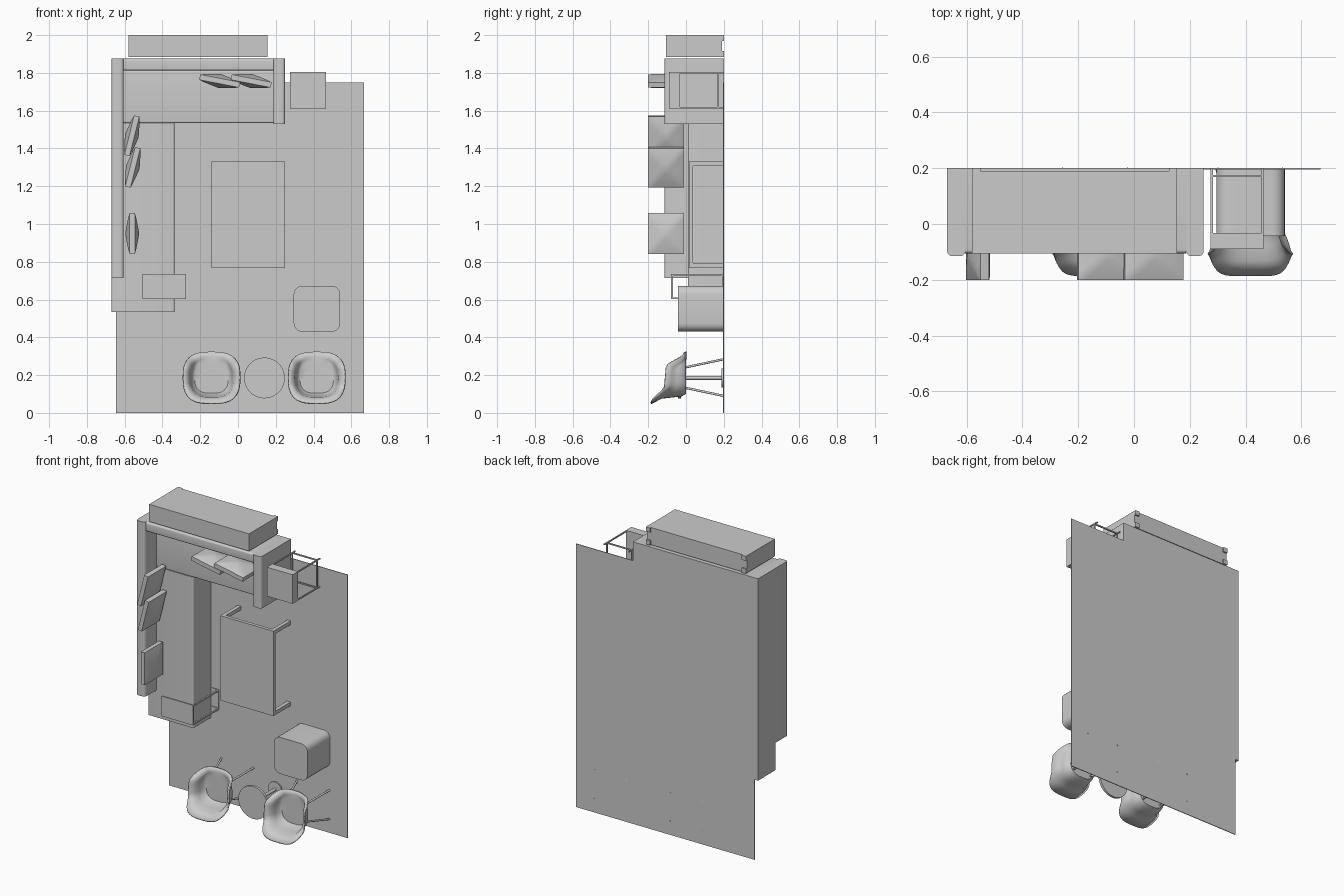
import bpy, bmesh, math
from mathutils import Vector, Matrix

if "Cube" in bpy.data.objects:
    bpy.data.objects.remove(bpy.data.objects["Cube"])

# The room lies on its side: floor is y = 0.2, furniture rises towards -y
FLOOR = 0.2


def finish(name, bm, smooth=False):
    bmesh.ops.recalc_face_normals(bm, faces=bm.faces)
    me = bpy.data.meshes.new(name)
    bm.to_mesh(me)
    bm.free()
    ob = bpy.data.objects.new(name, me)
    bpy.context.collection.objects.link(ob)
    if smooth:
        bpy.ops.object.select_all(action='DESELECT')
        ob.select_set(True)
        bpy.context.view_layer.objects.active = ob
        bpy.ops.object.shade_smooth_by_angle(angle=math.radians(40))
    return ob


def box(name, x, y, z, axis=None, r=0.0, top_only=True):
    """Box from ranges; edges along one axis can be rounded."""
    bm = bmesh.new()
    size = Vector((x[1] - x[0], y[1] - y[0], z[1] - z[0]))
    mid = Vector((x[0] + x[1], y[0] + y[1], z[0] + z[1])) / 2
    bmesh.ops.create_cube(bm, size=1, matrix=Matrix.Translation(mid) @ Matrix.Diagonal((*size, 1)))
    if axis is not None:
        es = []
        for e in bm.edges:
            a, b = e.verts[0].co, e.verts[1].co
            if abs((b - a).normalized()[axis]) > 0.9 and (not top_only or a.y < mid.y):
                es.append(e)
        bmesh.ops.bevel(bm, geom=es, offset=r, segments=5, profile=0.5, affect='EDGES')
    return finish(name, bm, axis is not None)


def rod(name, p, q, r, sides=12):
    p, q = Vector(p), Vector(q)
    d = q - p
    m = Matrix.Translation((p + q) / 2) @ d.to_track_quat('Z', 'Y').to_matrix().to_4x4()
    bm = bmesh.new()
    bmesh.ops.create_cone(bm, cap_ends=True, segments=sides, radius1=r, radius2=r, depth=d.length, matrix=m)
    return finish(name, bm, True)


def pillow(name, loc, angle, size=(0.19, 0.215)):
    """Square cushion swelling to a soft peak on both sides; thin along local x."""
    n = 8
    bm = bmesh.new()
    m = Matrix.Translation(loc) @ Matrix.Rotation(math.radians(angle), 4, 'Y')
    grids = []
    for side in (-1, 1):
        g = []
        for i in range(n + 1):
            row = []
            for j in range(n + 1):
                u, v = 2 * i / n - 1, 2 * j / n - 1
                k = 1 - max(abs(u), abs(v))
                t = 0.014 + 0.023 * k ** 0.8
                row.append(bm.verts.new(m @ Vector((side * t, u * size[0] / 2, v * size[1] / 2))))
            g.append(row)
        grids.append(g)
        for i in range(n):
            for j in range(n):
                a, b, c, d = g[i][j], g[i + 1][j], g[i + 1][j + 1], g[i][j + 1]
                u, v = i - n / 2 + 0.5, j - n / 2 + 0.5
                if abs(u) == abs(v):     # split along the corner creases
                    tris = ((a, b, c), (a, c, d)) if u * v > 0 else ((a, b, d), (b, c, d))
                    for tri in tris:
                        bm.faces.new(tri)
                else:
                    bm.faces.new((a, b, c, d))
    ring = [(i, 0) for i in range(n)] + [(n, j) for j in range(n)]
    ring += [(n - i, n) for i in range(n)] + [(0, n - j) for j in range(n)]
    for a, b in zip(ring, ring[1:] + ring[:1]):
        bm.faces.new([grids[s][p[0]][p[1]] for s, p in ((0, a), (0, b), (1, b), (1, a))])
    finish(name, bm, True)


# Rug
box("rug", (-0.645, 0.668), (0.195, 0.2), (0, 1.75))

# Corner sofa: backs, arm, seat and chaise
box("sofa_left_back", (-0.67, -0.605), (-0.115, FLOOR), (0.715, 1.875), 2, 0.018)
box("sofa_right_arm", (0.187, 0.25), (-0.115, FLOOR), (1.53, 1.875), 2, 0.018)
box("sofa_rear_back", (-0.605, 0.187), (-0.105, FLOOR), (1.812, 1.875), 0, 0.012)
box("sofa_seat", (-0.605, 0.187), (0.01, FLOOR), (1.535, 1.812), 0, 0.008)
box("sofa_chaise", (-0.67, -0.335), (0.01, FLOOR), (0.533, 1.535), 2, 0.012)

# Cushions
for i, (x, z, a) in enumerate(((-0.56, 0.95, 0), (-0.557, 1.3, 14), (-0.562, 1.467, 14))):
    pillow(f"left_cushion_{i}", (x, -0.105, z), a)
for i, (x, z, a) in enumerate(((-0.097, 1.757, 101), (0.07, 1.757, 101))):
    pillow(f"rear_cushion_{i}", (x, -0.105, z), a)

# Console behind the sofa, on four small feet
box("console_body", (-0.58, 0.155), (-0.105, 0.19), (1.885, 2.0))
for x in (-0.58, 0.125):
    for z in (1.885, 1.97):
        box("console_foot", (x, x + 0.03), (0.19, FLOOR), (z, z + 0.03))

# Bedside table: drawer box on a thin frame
box("side_table_drawer", (0.275, 0.465), (-0.09, -0.033), (1.612, 1.805))
for x in (0.275, 0.457):
    for z in (1.612, 1.797):
        box("side_table_leg", (x, x + 0.008), (-0.033, FLOOR), (z, z + 0.008))
    box("side_table_side_rail", (x, x + 0.008), (0.168, 0.176), (1.62, 1.797))
for z in (1.612, 1.797):
    box("side_table_cross_rail", (0.283, 0.457), (0.168, 0.176), (z, z + 0.008))

# C-shaped table reaching over the chaise
box("tray_table_top", (-0.505, -0.275), (-0.08, -0.07), (0.602, 0.735))
for z in (0.602, 0.725):
    box("tray_table_post", (-0.285, -0.275), (-0.07, FLOOR), (z, z + 0.01))
    box("tray_table_foot", (-0.505, -0.285), (0.19, FLOOR), (z, z + 0.01))
box("tray_table_base_rail", (-0.285, -0.275), (0.19, FLOOR), (0.612, 0.725))

# Coffee table
box("coffee_table_top", (-0.14, 0.25), (0.015, 0.038), (0.768, 1.332))
for x in (-0.14, 0.225):
    for z in (0.768, 1.307):
        box("coffee_table_leg", (x, x + 0.025), (0.038, FLOOR), (z, z + 0.025))

# Pouf
box("pouf", (0.295, 0.541), (-0.043, FLOOR), (0.43, 0.673), 1, 0.045, False)

# Round pedestal table
rod("round_table_top", (0.14, -0.042, 0.185), (0.14, -0.026, 0.185), 0.108, 40)
rod("round_table_stem", (0.14, -0.026, 0.185), (0.14, 0.19, 0.185), 0.01)
rod("round_table_base", (0.14, 0.187, 0.185), (0.14, FLOOR, 0.185), 0.05, 32)


def lerp_table(t, table):
    for (a, fa), (b, fb) in zip(table, table[1:]):
        if t <= b:
            k = (t - a) / (b - a)
            return fa + (fb - fa) * k * k * (3 - 2 * k)
    return table[-1][1]


# Shell chairs: bucket lofted from the seat centre out to a flared rim
RIM = ((-1, 0.385), (-0.3, 0.312), (0.4, 0.305), (0.95, 0.21), (1.01, 0.2))
# half width, half depth, fraction of the wall height
RINGS = ((0.05, 0.05, 0), (0.09, 0.085, 0), (0.105, 0.096, 0.12),
         (0.113, 0.102, 0.4), (0.12, 0.108, 0.7), (0.15, 0.137, 1.0))


def chair(cx):
    n, cz = 48, 0.187
    bm = bmesh.new()
    centre = bm.verts.new((cx, FLOOR - 0.203, cz))
    prev = None
    for hx, hz, f in RINGS:
        ring = []
        for i in range(n):
            t = 2 * math.pi * i / n
            c, s = math.cos(t), math.sin(t)
            px = math.copysign(abs(c) ** 0.7, c)
            pz = math.copysign(abs(s) ** 0.7, s)
            h = 0.203 + (lerp_table(pz, RIM) - 0.203) * f
            ring.append(bm.verts.new((cx + hx * px, FLOOR - h, cz + hz * pz)))
        for i in range(n):
            j = (i + 1) % n
            if prev:
                bm.faces.new((prev[i], prev[j], ring[j], ring[i]))
            else:
                bm.faces.new((centre, ring[j], ring[i]))
        prev = ring
    ob = finish("chair_shell", bm, True)
    mod = ob.modifiers.new("thickness", 'SOLIDIFY')
    mod.thickness = 0.008
    mod.offset = 0
    for sx in (-1, 1):
        for sz in (-1, 1):
            rod("chair_leg", (cx + sx * 0.065, 0.0, 0.187 + sz * 0.055),
                (cx + sx * 0.12, FLOOR, 0.187 + sz * 0.097), 0.006)


for cx in (-0.14, 0.417):
    chair(cx)
